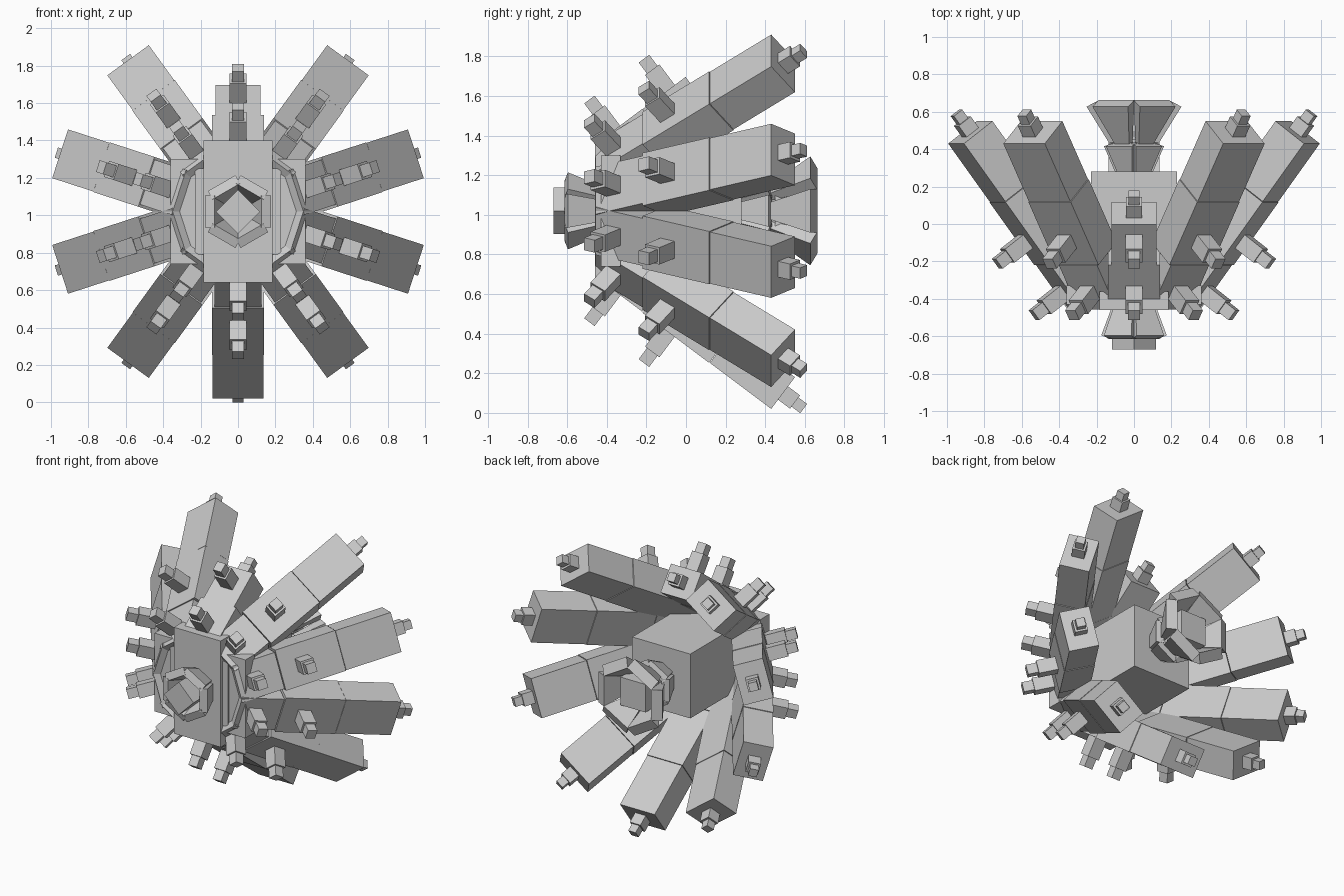
import bpy, bmesh, math
from mathutils import Vector

cube = bpy.data.objects.get("Cube")
if cube:
    bpy.data.objects.remove(cube, do_unlink=True)

grey = bpy.data.materials.new("light_grey")
grey.use_nodes = True
tone = (0.6, 0.6, 0.6, 1)
grey.diffuse_color = tone
grey.node_tree.nodes["Principled BSDF"].inputs["Base Color"].default_value = tone

CENTRE = Vector((0, 0, 1.02))
ALONG = Vector((0.6, 0.8))    # arm direction as (radius, y)
OUT = Vector((0.8, -0.6))     # outward normal of an arm
ARM_TIP = Vector((0.92, 0.49))


def finish(name, bm):
    bmesh.ops.recalc_face_normals(bm, faces=bm.faces)
    mesh = bpy.data.meshes.new(name)
    bm.to_mesh(mesh)
    bm.free()
    mesh.materials.append(grey)
    obj = bpy.data.objects.new(name, mesh)
    bpy.context.collection.objects.link(obj)


def block(name, angle, start, end, size0, size1=None):
    """Tapered block in the radial plane at an angle; sizes are half (width, thickness)."""
    a = math.radians(angle)
    radial = Vector((math.cos(a), 0, math.sin(a)))
    side = Vector((-math.sin(a), 0, math.cos(a)))
    start, end = Vector(start), Vector(end)
    d = (end - start).normalized()
    bm = bmesh.new()
    rings = []
    for p, (w, t) in ((start, size0), (end, size1 or size0)):
        ring = []
        for i, j in ((-1, -1), (1, -1), (1, 1), (-1, 1)):
            q = p + Vector((d.y, -d.x)) * t * j
            ring.append(bm.verts.new(CENTRE + radial * q.x + Vector((0, q.y, 0)) + side * w * i))
        rings.append(ring)
    for ring in rings:
        bm.faces.new(ring)
    for k in range(4):
        n = (k + 1) % 4
        bm.faces.new((rings[0][k], rings[0][n], rings[1][n], rings[1][k]))
    finish(name, bm)


def box(name, half_x, half_z, y0, y1):
    block(name, 0, (0, y0), (0, y1), (half_z, half_x))


def knob(name, angle, root, direction, base_len, tip_len, base, tip):
    block(name + "_base", angle, root - direction * 0.02, root + direction * base_len, (base, base))
    block(name + "_tip", angle, root, root + direction * tip_len, (tip, tip))


def arm(name, angle, sections):
    """Sections are (distance from tip, distance to, half width, half thickness)."""
    for n, (s0, s1, w, t) in enumerate(sections):
        block(f"{name}_section_{n}", angle, ARM_TIP - ALONG * s1, ARM_TIP - ALONG * s0, (w, t))
    knob(name + "_end_knob", angle, ARM_TIP - ALONG * sections[0][0], ALONG, 0.075, 0.13, 0.042, 0.029)
    for n, s in enumerate((0.653, 0.997)):
        root = ARM_TIP - ALONG * s + OUT * 0.1
        knob(f"{name}_side_knob_{n}", angle, root, OUT, 0.13, 0.2, 0.045, 0.033)


# Core and front plates
box("core", 0.23, 0.23, -0.44, 0.28)
box("front_plate", 0.185, 0.38, -0.46, -0.36)
box("wing_plate", 0.36, 0.28, -0.43, -0.33)

# Nine long arms and one short arm on top
for i in range(1, 10):
    arm(f"arm_{i}", 90 + 36 * i, [(0, 0.387, 0.137, 0.1),
                                  (0.39, 0.81, 0.14, 0.102),
                                  (0.815, 1.11, 0.126, 0.098)])
arm("short_arm", 90, [(0.54, 0.81, 0.12, 0.1), (0.81, 1.11, 0.14, 0.102)])

# Front cluster: six flared petals round a diamond block
block("front_diamond", 45, (0, -0.46), (0, -0.67), (0.083, 0.083))
for i in range(6):
    block(f"front_petal_{i}", 60 * i, (0.09, -0.44), (0.15, -0.605), (0.055, 0.025), (0.085, 0.027))

# Rear cluster: small inner petals, then a wide flared ring round a square block
box("rear_stem", 0.07, 0.07, 0.27, 0.5)
box("rear_block", 0.1, 0.1, 0.45, 0.6)
for i in range(6):
    block(f"rear_small_petal_{i}", 60 * i, (0.08, 0.28), (0.135, 0.425), (0.045, 0.02), (0.08, 0.027))
    block(f"rear_petal_{i}", 60 * i, (0.07, 0.36), (0.22, 0.645), (0.02, 0.015), (0.11, 0.038))
